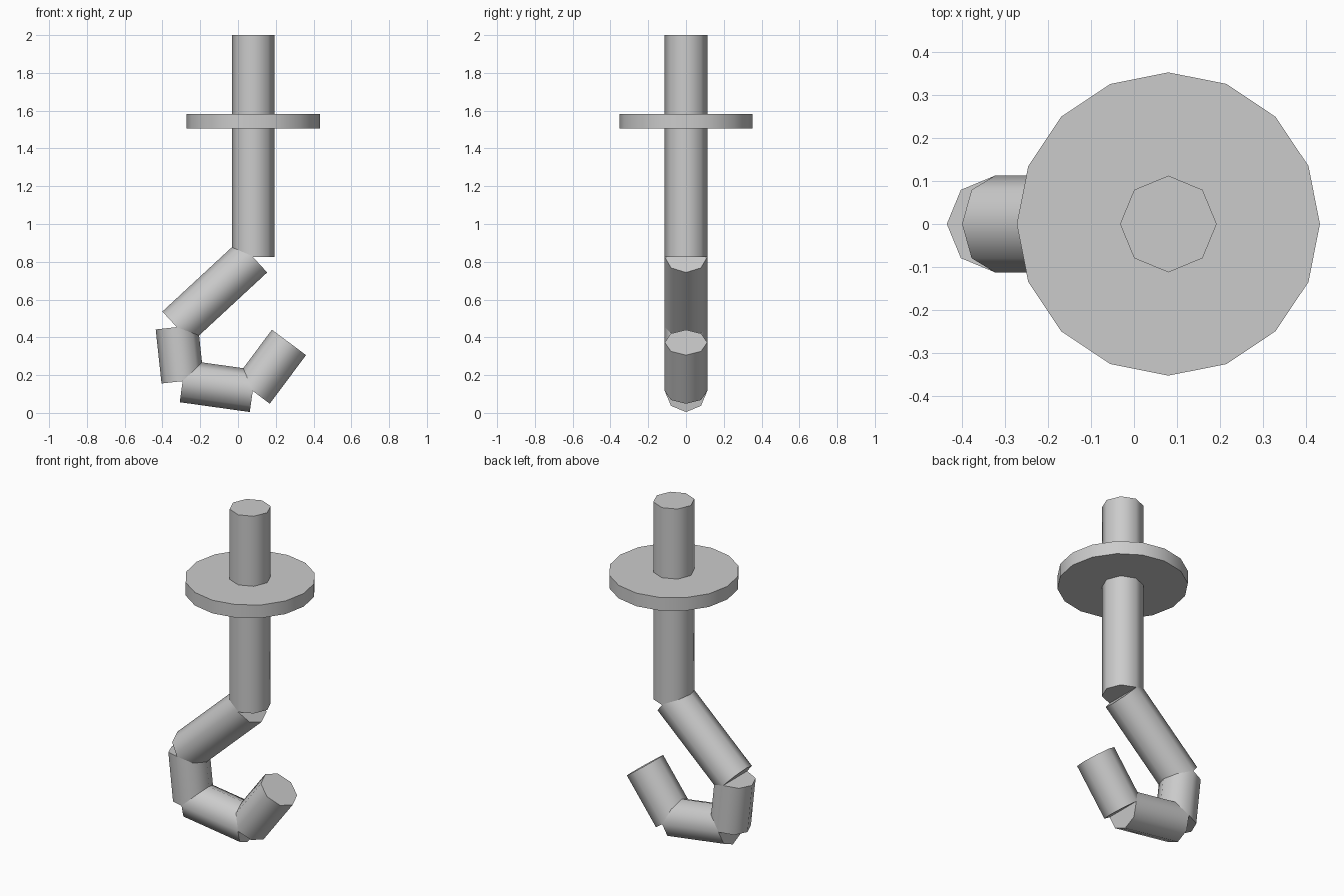
import bpy
import math
from mathutils import Vector

if "Cube" in bpy.data.objects:
    bpy.data.objects.remove(bpy.data.objects["Cube"])


def rod(name, start, end, radius, sides):
    """Closed cylinder between two (x, z) points in the y = 0 plane."""
    a, b = (Vector((p[0], 0, p[1])) for p in (start, end))
    d = b - a
    bpy.ops.mesh.primitive_cylinder_add(
        vertices=sides, radius=radius, depth=d.length,
        location=(a + b) / 2, rotation=(0, math.atan2(d.x, d.z), 0))
    ob = bpy.context.object
    ob.name = name
    bpy.ops.object.shade_smooth_by_angle(angle=math.radians(60))
    return ob


R = 0.1125

# straight shaft and round flange
rod("shaft", (0.08, 0.826), (0.08, 2.0), R, 8)
rod("flange", (0.08, 1.505), (0.08, 1.583), 0.353, 16)

# hook: chain of short rods sharing joint centres
joints = [(0.078, 0.826), (-0.324, 0.454), (-0.293, 0.168),
          (0.078, 0.116), (0.27, 0.373)]
names = ["hook_upper", "hook_side", "hook_bottom", "hook_tip"]
for name, p, q in zip(names, joints, joints[1:]):
    rod(name, p, q, R, 8)
